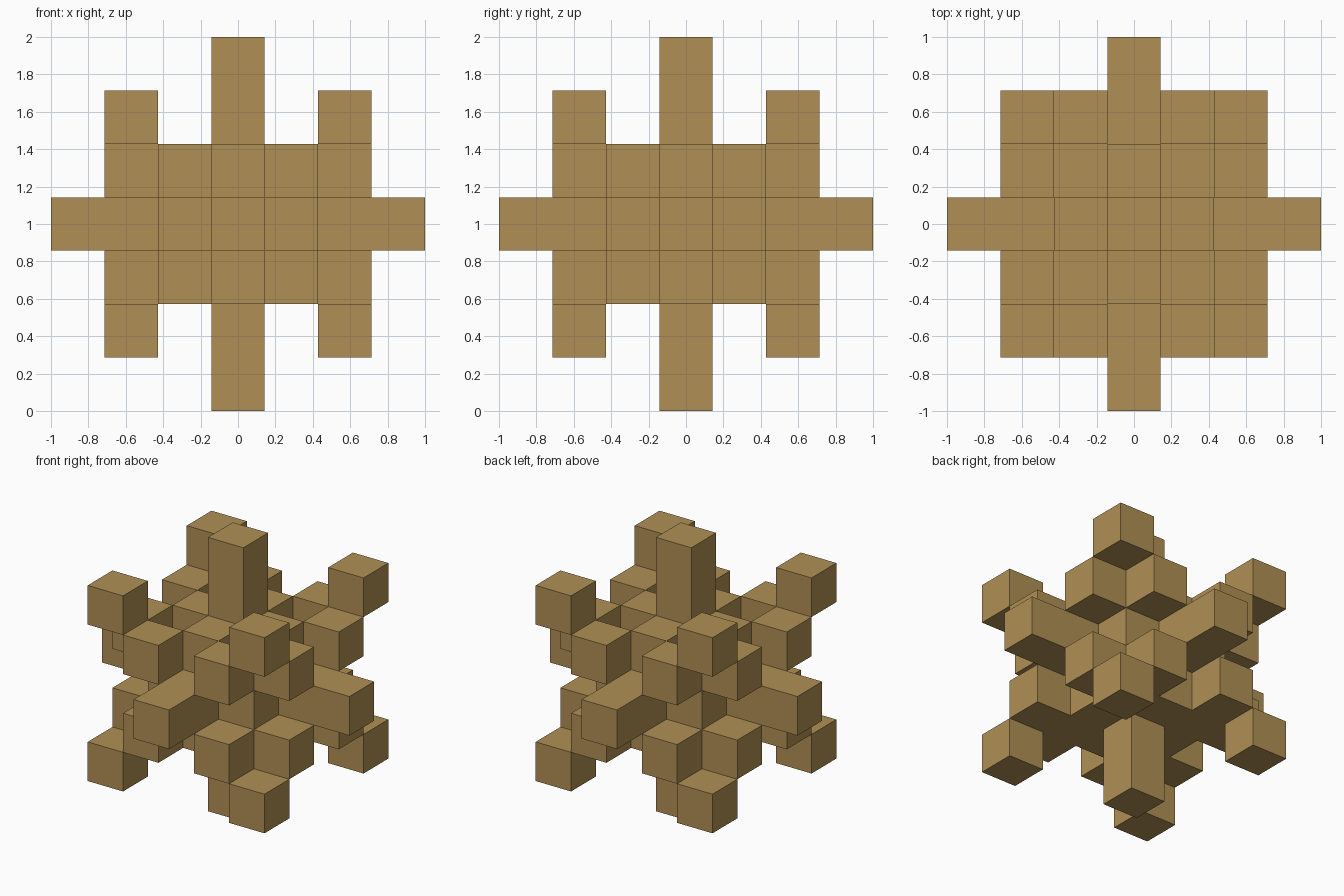
import bpy
from itertools import product

if "Cube" in bpy.data.objects:
    bpy.data.objects.remove(bpy.data.objects["Cube"], do_unlink=True)

U = 2 / 7  # edge of one block

wood = bpy.data.materials.new("tan_wood")
wood.use_nodes = True
TAN = (0.434, 0.279, 0.091, 1)
wood.diffuse_color = TAN
wood.node_tree.nodes["Principled BSDF"].inputs["Base Color"].default_value = TAN


def box(name, cell, size=(1, 1, 1)):
    """Box given in block units, measured from the centre of the model."""
    x, y, z = (c * U for c in cell)
    bpy.ops.mesh.primitive_cube_add(size=1, location=(x, y, z + 1))
    ob = bpy.context.object
    ob.name = name
    ob.scale = [s * U for s in size]
    bpy.ops.object.transform_apply(location=False, rotation=False, scale=True)
    ob.data.materials.append(wood)


# Three long beams crossing at the centre, each with a square plate across it
for axis, letter in enumerate("xyz"):
    beam = [1, 1, 1]
    beam[axis] = 7
    box("beam_" + letter, (0, 0, 0), beam)
    plate = [3, 3, 3]
    plate[axis] = 1
    box("core_plate_" + letter, (0, 0, 0), plate)

# Flat underside of the core
box("core_base", (0, 0, -1), (3, 3, 1))

# Outer blocks: pairs beside each horizontal beam, and one at every corner
for sx, sy, sz in product((-1, 1), repeat=3):
    box("side_block_y", (sx, 2 * sy, sz))
    box("side_block_x", (2 * sx, sy, sz))
    box("corner_block", (2 * sx, 2 * sy, 2 * sz))
